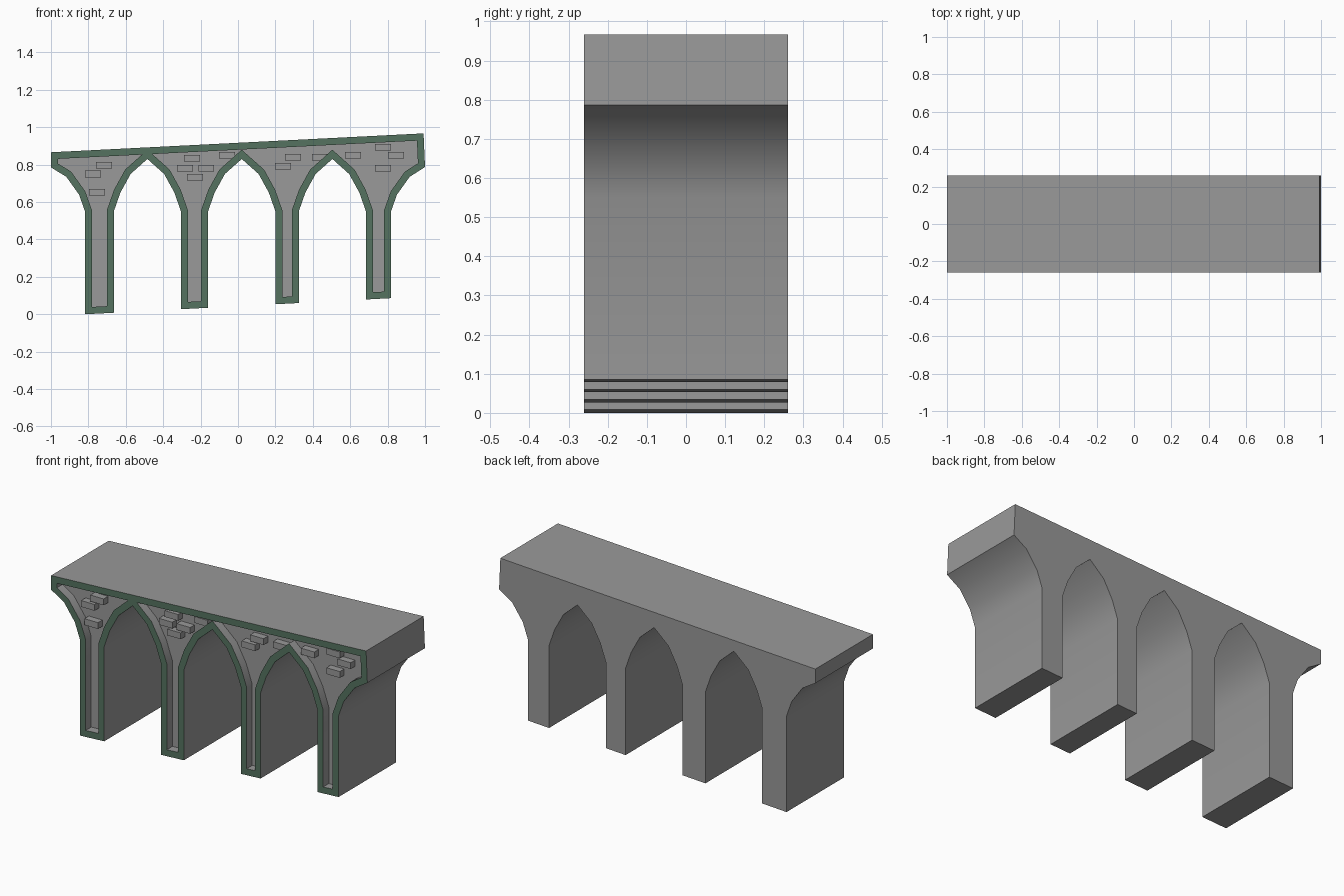
import bpy, bmesh
from mathutils import Vector

if "Cube" in bpy.data.objects:
    bpy.data.objects.remove(bpy.data.objects["Cube"])

FRONT, BACK = -0.26, 0.26
RIM, DEPTH = 0.037, 0.05
PIERS = [(-0.818, -0.664), (-0.305, -0.16), (0.2, 0.325), (0.684, 0.818)]
ARCH = [(0.0, 0.55), (0.035, 0.65), (0.09, 0.75)]      # offset from pier, height
SIDE = [(0.0, 0.55), (0.032, 0.64), (0.1, 0.735)]


def foot(x):
    return 0.0525 * (x + 0.818)


def prism(name, pts, y0, y1):
    bm = bmesh.new()
    face = bm.faces.new([bm.verts.new((p[0], y0, p[1])) for p in pts])
    ext = bmesh.ops.extrude_face_region(bm, geom=[face])
    verts = [v for v in ext["geom"] if isinstance(v, bmesh.types.BMVert)]
    bmesh.ops.translate(bm, verts=verts, vec=(0, y1 - y0, 0))
    bmesh.ops.recalc_face_normals(bm, faces=bm.faces)
    me = bpy.data.meshes.new(name)
    bm.to_mesh(me)
    bm.free()
    ob = bpy.data.objects.new(name, me)
    bpy.context.collection.objects.link(ob)
    return ob


def inset(pts, d):
    """Mitred inward offset of a counter-clockwise outline."""
    out = []
    for i, p in enumerate(pts):
        a = (p - pts[i - 1]).normalized()
        b = (pts[(i + 1) % len(pts)] - p).normalized()
        na, nb = Vector((-a.y, a.x)), Vector((-b.y, b.x))
        out.append(p + (na + nb) * d / (1 + na.dot(nb)))
    return out


# Outline of the arcade, running left to right underneath then back along the deck
outline = [(-1, 0.785)]
for i, (l, r) in enumerate(PIERS):
    left, right = (SIDE if i == 0 else ARCH), (SIDE if i == 3 else ARCH)
    outline += [(l - o, z) for o, z in reversed(left)]
    outline += [(l, foot(l)), (r, foot(r))]
    outline += [(r + o, z) for o, z in right]
    outline.append(((r + PIERS[i + 1][0]) / 2, 0.83) if i < 3 else (1, 0.787))
outline += [(0.992, 0.967), (-1, 0.866)]
outline = [Vector(p) for p in outline]
body = prism("arcade_body", outline, FRONT, BACK)

# Recess outlines, split wherever an arch rim reaches the deck rim
inner = inset(outline, RIM)
bottom, (top_r, top_l) = inner[:-2], inner[-2:]


def gap(p):
    return top_l.y + (top_r.y - top_l.y) * (p.x - top_l.x) / (top_r.x - top_l.x) - p.y


recesses, current = [], [top_l]
for i, p in enumerate(bottom):
    if gap(p) > 0:
        current.append(p)
        continue
    before, after = bottom[i - 1], bottom[i + 1]
    current.append(before.lerp(p, gap(before) / (gap(before) - gap(p))))
    recesses.append(current)
    current = [after.lerp(p, gap(after) / (gap(after) - gap(p)))]
recesses.append(current + [top_r])

for pts in recesses:
    cutter = prism("recess_cutter", pts, FRONT - 0.05, FRONT + DEPTH)
    cutter.hide_render = True
    mod = body.modifiers.new("recess", 'BOOLEAN')
    mod.operation, mod.solver, mod.object = 'DIFFERENCE', 'EXACT', cutter
    bpy.context.view_layer.objects.active = body
    bpy.ops.object.modifier_apply(modifier=mod.name)
    bpy.data.objects.remove(cutter)

# Green front rim
stone = bpy.data.materials.new("stone")
stone.diffuse_color = (0.32, 0.32, 0.32, 1)
stone.use_nodes = True
stone.node_tree.nodes["Principled BSDF"].inputs["Base Color"].default_value = stone.diffuse_color
green = bpy.data.materials.new("rim_green")
green.diffuse_color = (0.09, 0.17, 0.115, 1)
green.use_nodes = True
green.node_tree.nodes["Principled BSDF"].inputs["Base Color"].default_value = green.diffuse_color
body.data.materials.clear()
body.data.materials.append(stone)
body.data.materials.append(green)
for f in body.data.polygons:
    f.material_index = int(f.normal.y < -0.9 and f.center.y < FRONT + 0.01)

# Smooth arch undersides, crisp corners
bpy.ops.object.select_all(action='DESELECT')
body.select_set(True)
bpy.context.view_layer.objects.active = body
bpy.ops.object.shade_smooth_by_angle(angle=0.53)

# Scattered bricks standing out of the recessed wall
BRICKS = [(-.717, .797), (-.775, .75), (-.753, .652), (-.246, .834), (-.283, .78),
          (-.17, .78), (-.23, .733), (-.059, .85), (.294, .84), (.241, .791),
          (.439, .84), (.615, .85), (.776, .893), (.845, .85), (.776, .781)]
W, H = 0.0425, 0.018
for x, z in BRICKS:
    brick = prism("brick", [(x - W, z - H), (x + W, z - H), (x + W, z + H), (x - W, z + H)],
                  FRONT + DEPTH - 0.04, FRONT + DEPTH + 0.01)
    brick.data.materials.append(stone)
